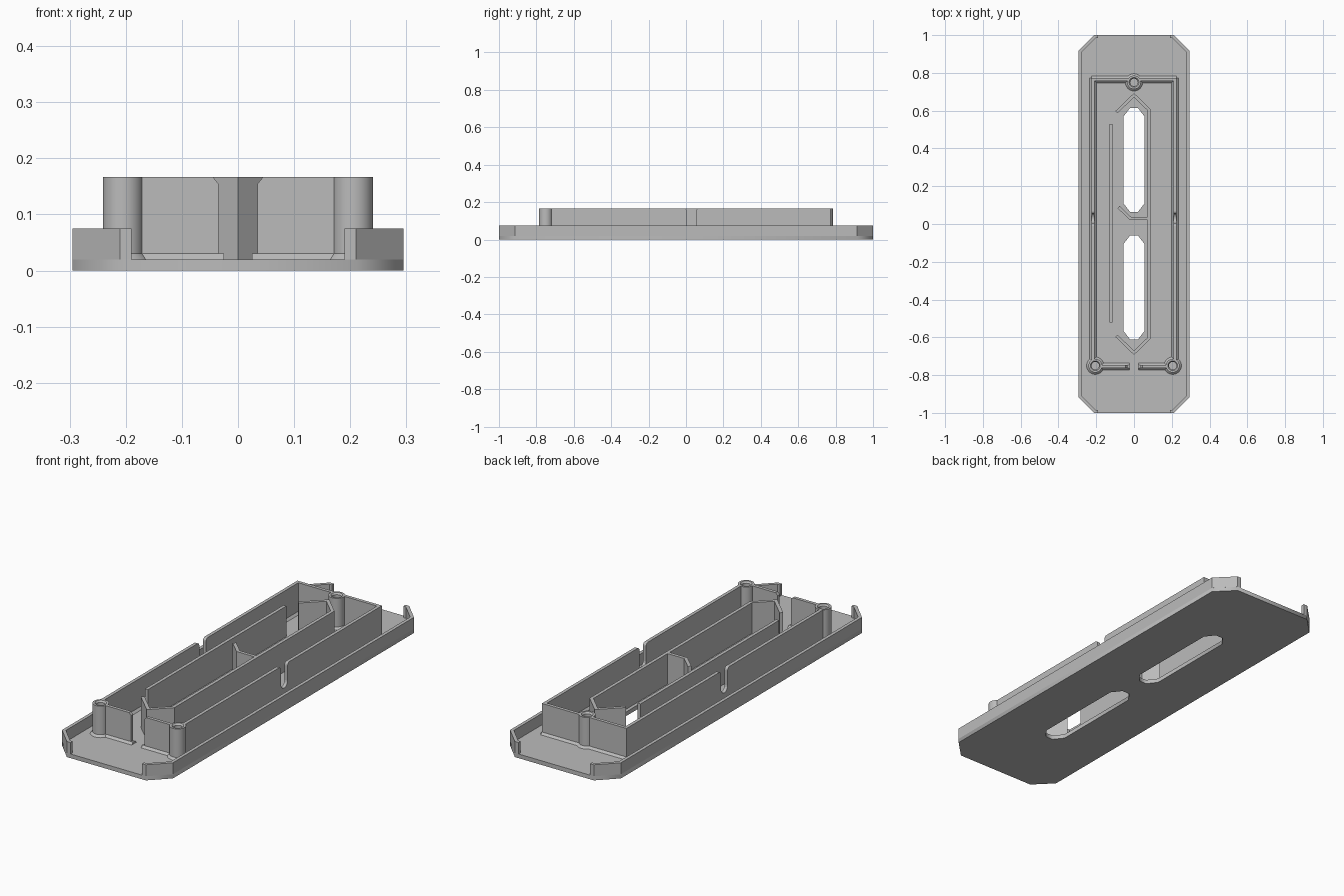
import bpy, bmesh, math
from mathutils import Vector, Matrix

if "Cube" in bpy.data.objects:
    bpy.data.objects.remove(bpy.data.objects["Cube"])

grey = bpy.data.materials.new("plain_grey")
grey.use_nodes = True
grey.diffuse_color = (0.5, 0.5, 0.5, 1)
grey.node_tree.nodes["Principled BSDF"].inputs["Base Color"].default_value = (0.5, 0.5, 0.5, 1)

FLOOR, RIM, TOP = 0.02, 0.075, 0.167
WALL, FOOT = 0.016, 0.01


def add_object(name, bm):
    bmesh.ops.recalc_face_normals(bm, faces=bm.faces)
    mesh = bpy.data.meshes.new(name)
    bm.to_mesh(mesh)
    bm.free()
    mesh.materials.append(grey)
    obj = bpy.data.objects.new(name, mesh)
    bpy.context.collection.objects.link(obj)
    return obj


def prism(name, points, direction):
    """Extrude a closed outline of 3D points along a direction."""
    bm = bmesh.new()
    face = bm.faces.new([bm.verts.new(p) for p in points])
    moved = bmesh.ops.extrude_face_region(bm, geom=[face], use_keep_orig=True)
    verts = [g for g in moved["geom"] if isinstance(g, bmesh.types.BMVert)]
    bmesh.ops.translate(bm, verts=verts, vec=direction)
    return add_object(name, bm)


def ribbon(name, path, thick, z0, z1):
    """Upright wall of even thickness with mitred corners along a path."""
    pts = [Vector(p) for p in path]
    left, right = [], []
    for i, p in enumerate(pts):
        before = (p - pts[i - 1]).normalized() if i else None
        after = (pts[i + 1] - p).normalized() if i + 1 < len(pts) else None
        a, b = before or after, after or before
        na, nb = Vector((-a.y, a.x)), Vector((-b.y, b.x))
        mitre = (na + nb) / (1 + na.dot(nb)) * thick / 2
        left.append(p + mitre)
        right.append(p - mitre)
    outline = [(p.x, p.y, z0) for p in left + right[::-1]]
    return prism(name, outline, (0, 0, z1 - z0))


def panel(name, start, end, profile):
    """Wall from start to end, given its side profile as (distance, z), with a sloped foot."""
    s, e = Vector((*start, 0)), Vector((*end, 0))
    along = (e - s).normalized()
    across = Vector((-along.y, along.x, 0))
    up = Vector((0, 0, 1))
    prism(name, [s + along * d + up * z - across * WALL / 2 for d, z in profile], across * WALL)
    w = WALL / 2
    section = [(-w - FOOT, FLOOR), (w + FOOT, FLOOR), (w, FLOOR + FOOT), (-w, FLOOR + FOOT)]
    prism(name + "_foot", [s + across * a + up * z for a, z in section], e - s)


# Floor plate with two long slots
outline = [(0.21, -1), (0.295, -0.915), (0.295, 0.915), (0.21, 1),
           (-0.21, 1), (-0.295, 0.915), (-0.295, -0.915), (-0.21, -1)]


def slot(y0, y1):
    half = [(0.02, y0), (0.055, y0 + 0.045), (0.055, y1 - 0.045), (0.02, y1)]
    return half + [(-x, y) for x, y in half[::-1]]


curve = bpy.data.curves.new("floor_outline", "CURVE")
curve.dimensions, curve.fill_mode, curve.extrude = "2D", "BOTH", FLOOR / 2
for loop in (outline, slot(0.063, 0.615), slot(-0.612, -0.06)):
    spline = curve.splines.new("POLY")
    spline.points.add(len(loop) - 1)
    for point, (x, y) in zip(spline.points, loop):
        point.co = (x, y, 0, 1)
    spline.use_cyclic_u = True
temp = bpy.data.objects.new("floor_outline", curve)
bpy.context.collection.objects.link(temp)
bpy.context.view_layer.update()
bm = bmesh.new()
bm.from_mesh(temp.evaluated_get(bpy.context.evaluated_depsgraph_get()).to_mesh())
bpy.data.objects.remove(temp)
bmesh.ops.remove_doubles(bm, verts=bm.verts, dist=0.0001)
bmesh.ops.translate(bm, verts=bm.verts, vec=(0, 0, FLOOR / 2))
add_object("floor", bm)

# Raised rim on both long sides, open at the ends
for side, name in ((1, "left"), (-1, "right")):
    h = 0.008
    path = [(0.19, -1 + h), (0.207, -1 + h), (0.295 - h, -0.912),
            (0.295 - h, 0.912), (0.207, 1 - h), (0.19, 1 - h)]
    ribbon(name + "_rim", [(side * x, y) for x, y in path], 2 * h, FLOOR, RIM)

# Long walls with a rounded notch, and the split front and back walls
notch, r, lip, low = 0.03, 0.025, 0.015, 0.055
for side, name in ((1, "left"), (-1, "right")):
    y0, y1 = -0.725, 0.773
    c = notch - y0
    dip = [(c - r - lip * (1 - math.sin(a)), TOP - lip * (1 - math.cos(a)))
           for a in (math.pi / 2 * i / 4 for i in range(5))]
    dip += [(c - r * math.cos(a), low + r - r * math.sin(a))
            for a in (math.pi / 2 * i / 4 for i in range(5))]
    dip += [(2 * c - d, z) for d, z in dip[-2::-1]]
    panel(name + "_long_wall", (side * 0.217, y0), (side * 0.217, y1),
          [(0, FLOOR), (0, TOP)] + dip + [(y1 - y0, TOP), (y1 - y0, FLOOR)])
    panel(name + "_front_wall", (side * 0.175, -0.754), (side * 0.025, -0.754),
          [(0, FLOOR), (0, TOP), (0.13, TOP), (0.14, TOP - 0.012),
           (0.14, FLOOR + FOOT), (0.15, FLOOR)])
    panel(name + "_back_wall", (side * 0.225, 0.765), (side * 0.028, 0.765),
          [(0, FLOOR), (0, TOP), (0.197, TOP), (0.197, FLOOR)])

# Hollow screw posts with a flared foot
for name, x, y in (("left_post", 0.205, -0.75), ("right_post", -0.205, -0.75), ("back_post", 0, 0.75)):
    bm = bmesh.new()
    profile = [(0.046, FLOOR), (0.036, FLOOR + FOOT), (0.036, TOP), (0.026, TOP),
               (0.02, TOP - 0.008), (0.02, 0.04), (0, 0.04)]
    verts = [bm.verts.new((rad, 0, z)) for rad, z in profile]
    edges = [bm.edges.new(pair) for pair in zip(verts, verts[1:])]
    bmesh.ops.spin(bm, geom=verts + edges, axis=(0, 0, 1), cent=(0, 0, 0),
                   angle=2 * math.pi, steps=32)
    bmesh.ops.remove_doubles(bm, verts=bm.verts, dist=0.0001)
    bmesh.ops.translate(bm, verts=bm.verts, vec=(x, y, 0))
    post = add_object(name, bm)
    bpy.ops.object.select_all(action="DESELECT")
    post.select_set(True)
    bpy.context.view_layer.objects.active = post
    bpy.ops.object.shade_smooth_by_angle(angle=math.radians(30))

# Inner guide walls around the slots
ribbon("guide_wall", [(-0.093, 0.592), (0, 0.682), (0.079, 0.605), (0.079, -0.605),
                      (0, -0.682), (-0.093, -0.592)], WALL, FLOOR, TOP)
ribbon("middle_guide", [(0.075, 0.03), (-0.02, 0.03), (-0.082, 0.09)], WALL, FLOOR, TOP)
ribbon("divider_wall", [(-0.122, -0.522), (-0.122, 0.53)], WALL, FLOOR, TOP)
